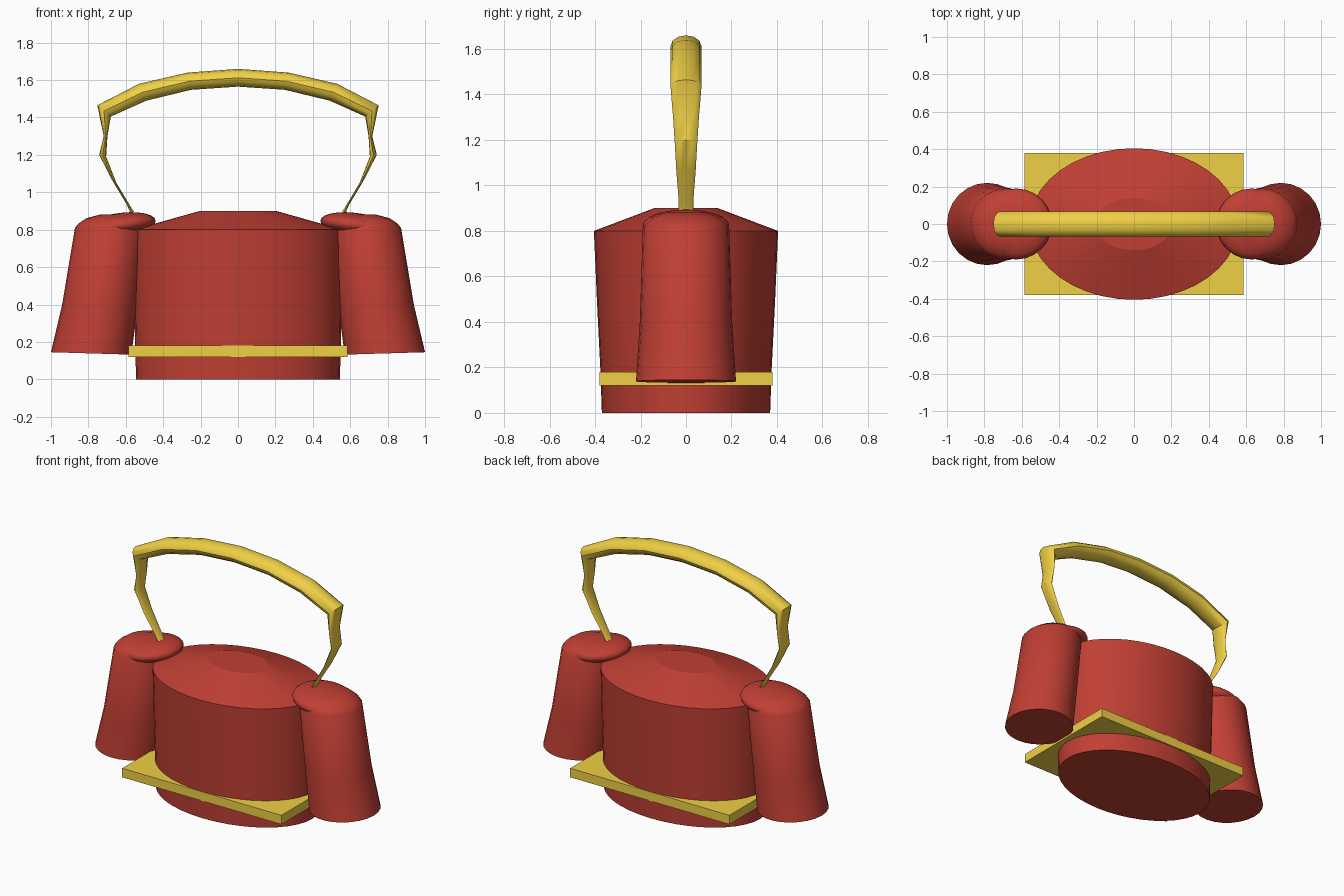
import bpy, bmesh, math
from mathutils import Vector

if "Cube" in bpy.data.objects:
    bpy.data.objects.remove(bpy.data.objects["Cube"])


def material(name, color):
    m = bpy.data.materials.new(name)
    m.diffuse_color = (*color, 1)
    m.use_nodes = True
    m.node_tree.nodes["Principled BSDF"].inputs["Base Color"].default_value = m.diffuse_color
    return m


RED = material("red_cloth", (0.53, 0.05, 0.034))
GOLD = material("gold_trim", (0.87, 0.63, 0.06))


def finish(bm, name, mat, angle=35):
    bmesh.ops.recalc_face_normals(bm, faces=bm.faces)
    me = bpy.data.meshes.new(name)
    bm.to_mesh(me)
    bm.free()
    ob = bpy.data.objects.new(name, me)
    bpy.context.collection.objects.link(ob)
    me.materials.append(mat)
    bpy.ops.object.select_all(action='DESELECT')
    ob.select_set(True)
    bpy.context.view_layer.objects.active = ob
    bpy.ops.object.shade_smooth_by_angle(angle=math.radians(angle))
    return ob


def loft(name, rings, sides, mat, angle=35):
    """Skin elliptical rings given as (centre, half axis vector, y radius)."""
    bm = bmesh.new()
    loops = []
    for c, u, ry in rings:
        loop = []
        for i in range(sides):
            a = 2 * math.pi * i / sides
            loop.append(bm.verts.new(Vector(c) + Vector(u) * math.cos(a)
                                     + Vector((0, ry * math.sin(a), 0))))
        loops.append(loop)
    for a, b in zip(loops, loops[1:]):
        for i in range(sides):
            j = (i + 1) % sides
            bm.faces.new((a[i], a[j], b[j], b[i]))
    bm.faces.new(loops[0])
    bm.faces.new(loops[-1])
    return finish(bm, name, mat, angle)


def span(xo, zo, xi, zi, ry):
    """Ring from its outer and inner points in the xz plane."""
    return (((xo + xi) / 2, 0, (zo + zi) / 2), ((xo - xi) / 2, 0, (zo - zi) / 2), ry)


# torso with sloping shoulders
torso = [(0, .545, .37), (.2, .55, .377), (.5, .556, .392), (.8, .56, .405), (.9, .205, .14)]
loft("torso", [((0, 0, z), (rx, 0, 0), ry) for z, rx, ry in torso], 40, RED, 15)

# flat square belt
bm = bmesh.new()
bmesh.ops.create_cube(bm, size=1)
bmesh.ops.scale(bm, vec=(1.17, .76, .06), verts=bm.verts)
bmesh.ops.translate(bm, vec=(0, 0, .15), verts=bm.verts)
finish(bm, "belt", GOLD)

# flared sleeves, each with a rounded shoulder pad
sleeve = [(1.0, .145, .57, .132, .22), (.94, .4, .535, .4, .203), (.872, .81, .49, .81, .19),
          (.85, .835, .49, .835, .175), (.81, .862, .51, .862, .145),
          (.74, .88, .55, .88, .09)]
for side, s in (("left", -1), ("right", 1)):
    loft(side + "_sleeve", [span(s * a, b, s * c, d, r) for a, b, c, d, r in sleeve], 24, RED, 40)
    bm = bmesh.new()
    bmesh.ops.create_uvsphere(bm, u_segments=24, v_segments=12, radius=1)
    for v in bm.verts:
        x, y, z = v.co
        v.co = (s * (.63 - .19 * x), y * .19, .825 + .065 * z + .022 * x)
    finish(bm, side + "_shoulder", RED, 60)

# arched chain: pinched leg, sharp corner, thick arch, mirrored to the other side
half = [(.575, .89, .555, .895, .032), (.595, .935, .575, .925, .032), (.67, 1.06, .65, 1.05, .042),
        (.742, 1.2, .705, 1.19, .05), (.718, 1.3, .698, 1.3, .057),
        (.752, 1.465, .68, 1.405, .068), (.53, 1.58, .49, 1.49, .068),
        (.27, 1.64, .25, 1.548, .068)]
rings = [span(*r) for r in half] + [span(0, 1.66, 0, 1.565, .068)]
rings += [span(-a, b, -c, d, r) for a, b, c, d, r in reversed(half)]
loft("neck_chain", rings, 12, GOLD, 40)
